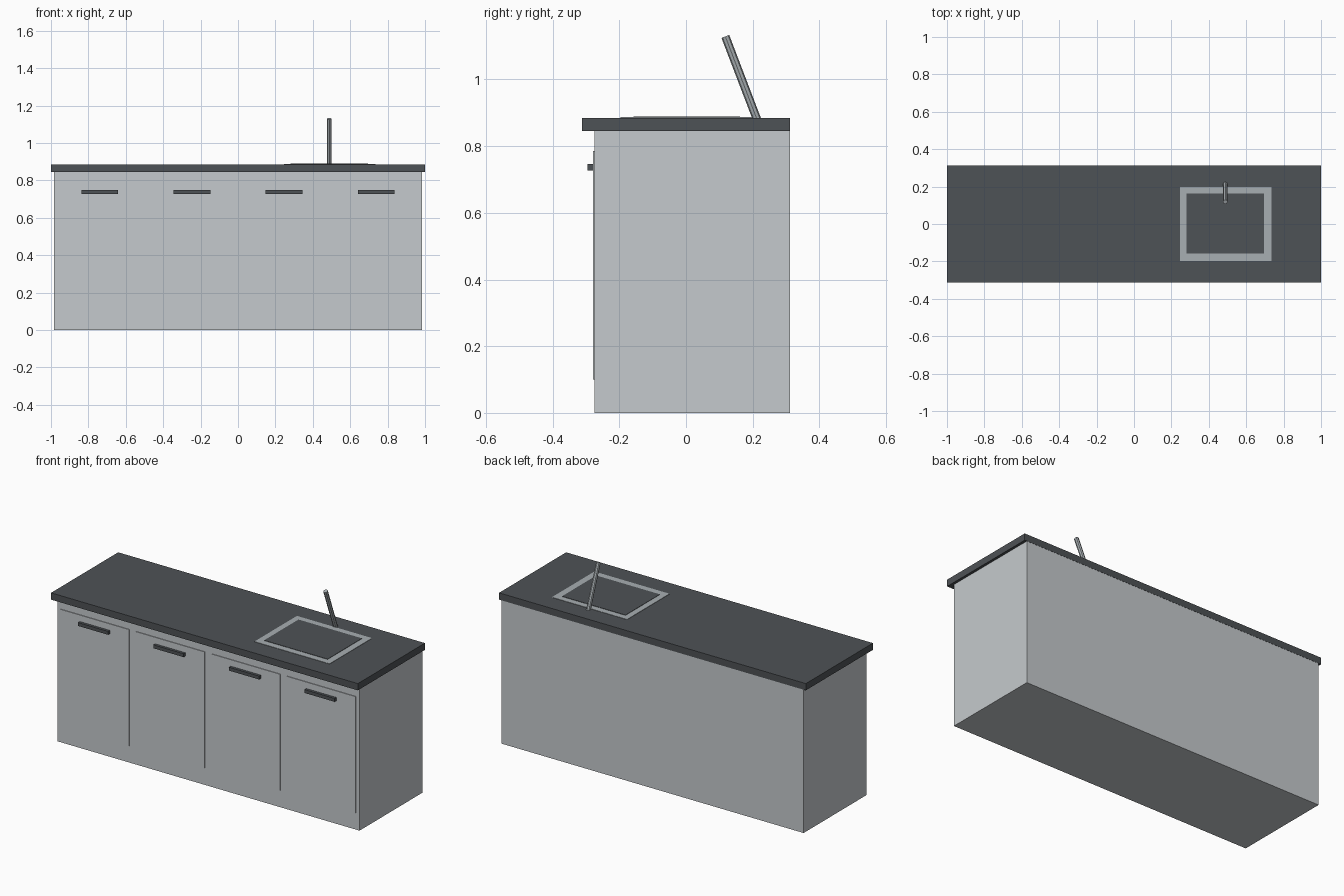
import bpy
from mathutils import Vector

cube = bpy.data.objects.get("Cube")
if cube:
    bpy.data.objects.remove(cube, do_unlink=True)


def material(name, rgb):
    m = bpy.data.materials.new(name)
    m.use_nodes = True
    colour = (*rgb, 1)
    m.diffuse_color = colour
    m.node_tree.nodes["Principled BSDF"].inputs["Base Color"].default_value = colour
    return m


light_grey = material("light grey", (0.56, 0.59, 0.61))
charcoal = material("charcoal", (0.076, 0.084, 0.092))
steel = material("steel grey", (0.39, 0.425, 0.445))


def box(name, x, y, z, mat):
    """Box from (low, high) limits on each axis."""
    limits = (x, y, z)
    bpy.ops.mesh.primitive_cube_add(size=1, location=[(a + b) / 2 for a, b in limits])
    ob = bpy.context.object
    ob.name = name
    ob.scale = [b - a for a, b in limits]
    bpy.ops.object.transform_apply(location=False, rotation=False, scale=True)
    ob.data.materials.append(mat)
    return ob


# Cabinet and worktop
FRONT, BACK, TOP = -0.275, 0.3125, 0.885
box("cabinet_body", (-0.985, 0.985), (FRONT, BACK - 0.001), (0, 0.845), light_grey)
box("worktop", (-1, 1), (-BACK, BACK), (0.845, TOP), charcoal)

# Four doors, each with a bar handle
for i in range(4):
    cx = (i - 1.5) * 0.4925
    box(f"door_{i + 1}", (cx - 0.224, cx + 0.224), (FRONT - 0.004, FRONT + 0.005),
        (0.1, 0.785), light_grey)
    box(f"handle_{i + 1}", (cx - 0.098, cx + 0.098), (FRONT - 0.02, FRONT - 0.002),
        (0.727, 0.747), charcoal)

# Sink: steel rim with a dark inset panel
box("sink_rim", (0.245, 0.735), (-0.197, 0.199), (TOP - 0.005, TOP + 0.002), steel)
box("sink_basin", (0.281, 0.695), (-0.158, 0.162), (TOP - 0.005, TOP + 0.004), charcoal)

# Slanted tap
base, tip = Vector((0.488, 0.213, 0.88)), Vector((0.488, 0.118, 1.129))
axis = tip - base
bpy.ops.mesh.primitive_cylinder_add(vertices=8, radius=0.0125, depth=axis.length,
                                    location=(base + tip) / 2)
tap = bpy.context.object
tap.name = "tap"
tap.rotation_euler = axis.to_track_quat("Z", "Y").to_euler()
tap.data.materials.append(steel)
